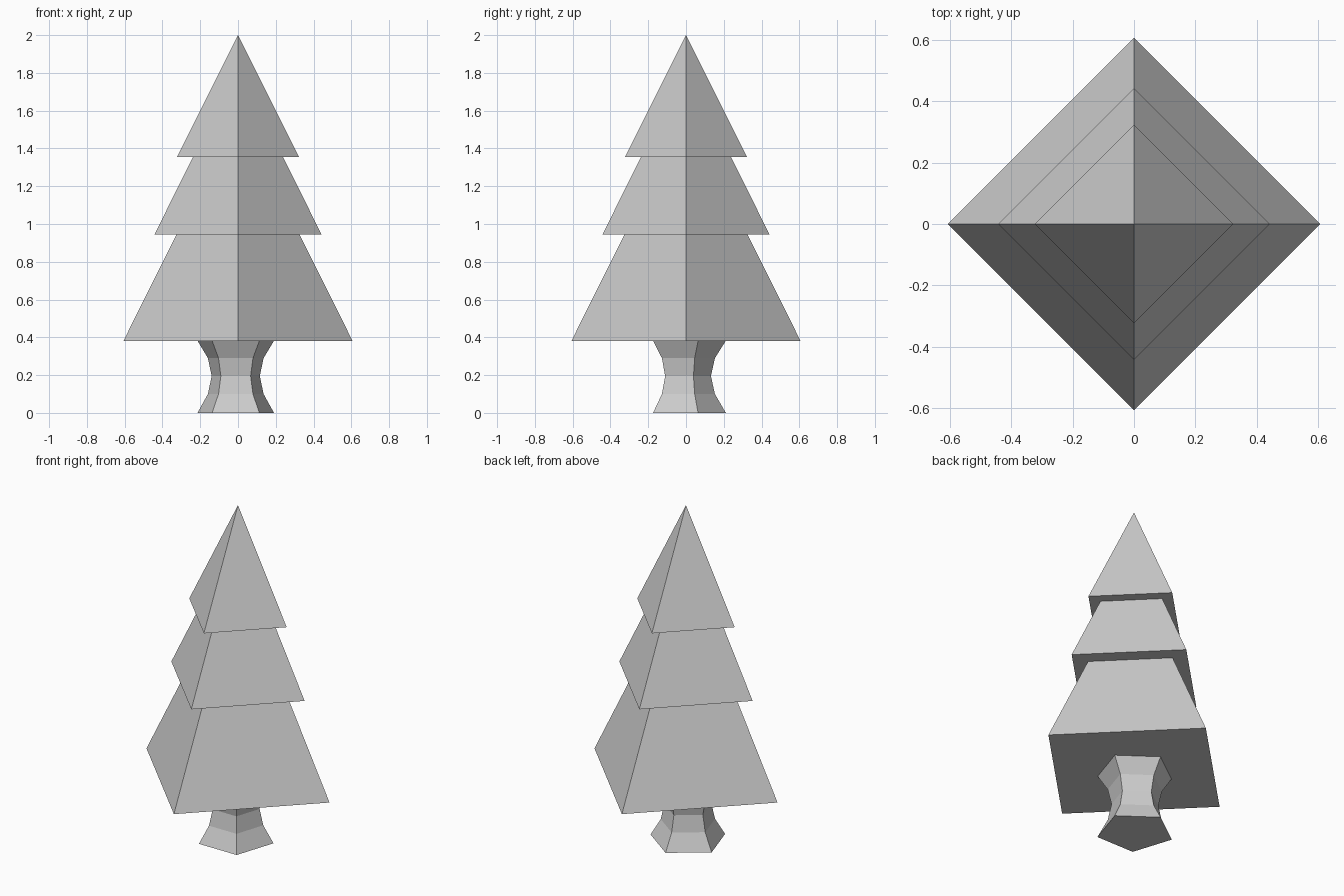
import bpy, bmesh
from math import sin, cos, pi

if "Cube" in bpy.data.objects:
    bpy.data.objects.remove(bpy.data.objects["Cube"])


def lathe(name, profile, sides, cx=0.0, cy=0.0):
    """Flat-faced closed solid from (radius, z) rings; first corner points to +y."""
    bm = bmesh.new()
    rings = []
    for r, z in profile:
        n = sides if r > 0 else 1
        rings.append([bm.verts.new((cx + r * sin(2 * pi * i / sides),
                                    cy + r * cos(2 * pi * i / sides), z)) for i in range(n)])
    for a, b in zip(rings, rings[1:]):
        for i in range(sides):
            j = (i + 1) % sides
            if len(b) == 1:
                bm.faces.new((a[i], a[j], b[0]))
            else:
                bm.faces.new((a[i], a[j], b[j], b[i]))
    for ring in (rings[0], rings[-1]):
        if len(ring) > 1:
            bm.faces.new(ring)
    bmesh.ops.recalc_face_normals(bm, faces=bm.faces)
    mesh = bpy.data.meshes.new(name)
    bm.to_mesh(mesh)
    bm.free()
    obj = bpy.data.objects.new(name, mesh)
    bpy.context.collection.objects.link(obj)
    return obj


# Five-sided trunk, pinched at the middle
lathe("trunk", [(0.213, 0), (0.155, 0.10), (0.134, 0.195), (0.155, 0.29), (0.213, 0.382)],
      5, cx=-0.012, cy=-0.002)

# Three overlapping four-sided foliage tiers: base radius, base height, tip height
tiers = {"lower": (0.607, 0.38, 1.60), "middle": (0.442, 0.945, 1.835), "upper": (0.323, 1.355, 2.0)}
for label, (radius, base, tip) in tiers.items():
    lathe(label + "_foliage", [(radius, base), (0, tip)], 4)
